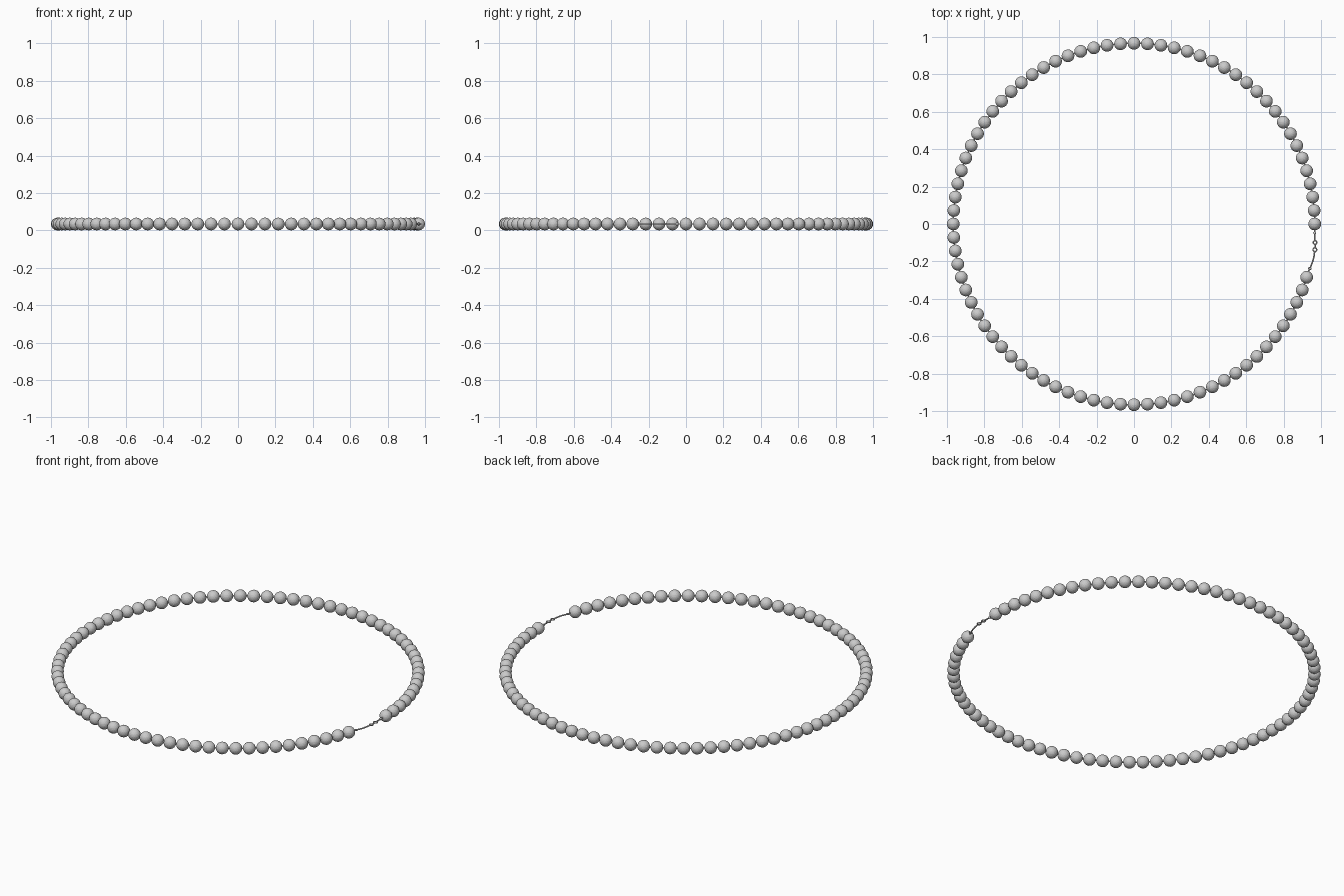
import bpy, math
from mathutils import Vector

if "Cube" in bpy.data.objects:
    bpy.data.objects.remove(bpy.data.objects["Cube"])

R, BR, Z = 0.966, 0.034, 0.034   # strand radius, bead radius, strand height
STEP = 2 * math.pi / 84


def on_ring(a):
    return Vector((R * math.cos(a), R * math.sin(a), Z))


def wire(name, pts, radius):
    cu = bpy.data.curves.new(name, 'CURVE')
    cu.dimensions = '3D'
    cu.bevel_depth = radius
    cu.bevel_resolution = 2
    cu.use_fill_caps = True
    sp = cu.splines.new('POLY')
    sp.points.add(len(pts) - 1)
    for p, co in zip(sp.points, pts):
        p.co = (*co, 1)
    ob = bpy.data.objects.new(name, cu)
    bpy.context.collection.objects.link(ob)
    return ob


def link_ring(name, x, y, major, minor):
    bpy.ops.mesh.primitive_torus_add(location=(x, y, Z), major_radius=major, minor_radius=minor,
                                     major_segments=20, minor_segments=8)
    bpy.context.object.name = name
    bpy.ops.object.shade_smooth_by_angle()


def small_bead(name, x, y, r):
    bpy.ops.mesh.primitive_uv_sphere_add(segments=12, ring_count=8, radius=r, location=(x, y, Z))
    bpy.context.object.name = name
    bpy.ops.object.shade_smooth_by_angle()


# Beads: 81 of 84 even positions, three left open for the clasp
bpy.ops.mesh.primitive_ico_sphere_add(subdivisions=3, radius=BR, location=on_ring(0))
first = bpy.context.object
first.name = "bead"
for i in range(1, 81):
    ob = first.copy()
    ob.name = "bead"
    ob.location = on_ring(i * STEP)
    ob.rotation_euler.z = i * STEP
    bpy.context.collection.objects.link(ob)

# Thread through the beads
wire("thread", [on_ring(i * STEP / 2) for i in range(161)], 0.004)

# Clasp: end pins, linked rings and a curved bar
wire("clasp_pin", [(0.966, -0.03, Z), (0.967, -0.088, Z)], 0.004)
small_bead("crimp_bead", 0.966, -0.048, 0.008)
link_ring("clasp_ring", 0.968, -0.099, 0.010, 0.0035)
wire("clasp_link", [(0.968, -0.109, Z), (0.968, -0.126, Z)], 0.004)
link_ring("hook_ring", 0.967, -0.137, 0.010, 0.0035)
wire("clasp_bar", [(0.966, -0.147, Z), (0.962, -0.175, Z), (0.954, -0.205, Z),
                   (0.943, -0.231, Z)], 0.004)
link_ring("end_ring", 0.940, -0.238, 0.006, 0.003)
wire("end_pin", [(0.938, -0.243, Z), (0.929, -0.262, Z)], 0.004)
